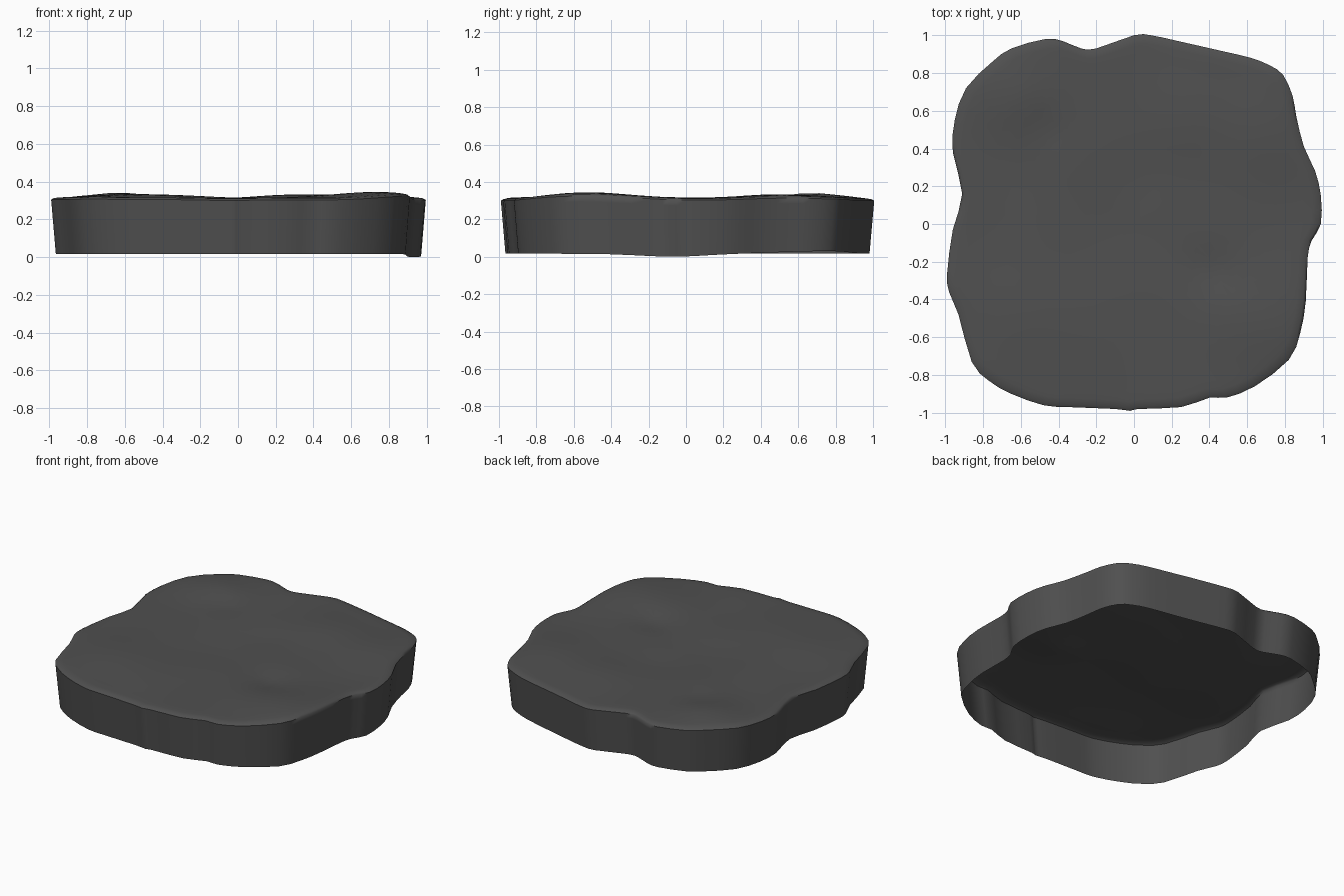
import bpy
import bmesh
import math
from mathutils import Vector

default_cube = bpy.data.objects.get("Cube")
if default_cube:
    bpy.data.objects.remove(default_cube, do_unlink=True)

# Outline of the slab, clockwise from the back edge
OUTLINE = [
    (0, 1), (.09, 1), (.23, .97), (.45, .92), (.62, .88), (.72, .84), (.79, .79),
    (.84, .68), (.86, .57), (.9, .41), (.96, .28), (.99, .15), (.99, 0), (.94, -.09),
    (.92, -.18), (.91, -.41), (.88, -.58), (.82, -.72), (.64, -.86), (.49, -.92),
    (.4, -.92), (.25, -.97), (.02, -.98), (-.02, -.99), (-.1, -.98), (-.35, -.97),
    (-.48, -.96), (-.65, -.9), (-.77, -.83), (-.86, -.73), (-.93, -.48),
    (-.98, -.36), (-.99, -.26), (-.96, -.03), (-.91, .16), (-.96, .38),
    (-.95, .55), (-.89, .72), (-.75, .86), (-.65, .93), (-.47, .98), (-.38, .97),
    (-.28, .93), (-.2, .93),
]

# Worn mounds and hollows on the top: x, y, radius, height
BUMPS = [
    (-.62, .68, .2, .028), (.72, -.5, .3, .032), (.28, .55, .25, .015),
    (-.5, -.5, .35, .02), (.7, .5, .3, .018), (.05, .25, .18, -.012),
    (.42, -.25, .13, -.018), (-.45, .5, .1, -.012), (-.1, -.1, .25, -.012),
]


def hump(x, y, cx, cy, radius):
    return math.exp(-((x - cx) ** 2 + (y - cy) ** 2) / radius ** 2)


def top_height(x, y):
    height = .313 + sum(h * hump(x, y, cx, cy, r) for cx, cy, r, h in BUMPS)
    ripple = math.sin(9 * x + 4 * y) * math.sin(8 * y - 3 * x)
    return height + .002 * ripple


def base_height(x, y):
    return .016 - .016 * hump(x, y, .96, -.08, .25) + .014 * hump(x, y, .8, .75, .35)


def smooth_outline(points, steps):
    """Closed spline through the outline points."""
    result = []
    count = len(points)
    for i in range(count):
        a, b, c, d = (Vector(points[(i + k) % count]) for k in (-1, 0, 1, 2))
        for s in range(steps):
            t = s / steps
            result.append(b + .5 * t * (c - a + t * (2 * a - 5 * b + 4 * c - d
                                                     + t * (3 * (b - c) + d - a))))
    return result


def bridge(bm, lower, upper):
    count = len(lower)
    for i in range(count):
        j = (i + 1) % count
        bm.faces.new((lower[j], lower[i], upper[i], upper[j]))


bm = bmesh.new()
outline = smooth_outline(OUTLINE, 2)
rings = []

# Tapered side wall, open underneath
for level in (0, .5, .9, 1):
    ring = []
    for p in outline:
        q = p * (.975 + .025 * level)
        low = base_height(q.x, q.y)
        high = top_height(q.x, q.y) - .012
        ring.append(bm.verts.new((q.x, q.y, low + (high - low) * level)))
    rings.append(ring)

# Rounded rim and uneven top, as rings shrinking to the middle
for scale in (.985, .95, .9, .83, .76, .68, .6, .52, .44, .36, .28, .2, .12, .05):
    ring = []
    for p in outline:
        q = p * scale
        drop = .003 if scale > .98 else 0
        ring.append(bm.verts.new((q.x, q.y, top_height(q.x, q.y) - drop)))
    rings.append(ring)

for lower, upper in zip(rings, rings[1:]):
    bridge(bm, lower, upper)

# Close the middle of the top
centre = bm.verts.new((0, 0, top_height(0, 0)))
inner = rings[-1]
for i, vert in enumerate(inner):
    bm.faces.new((inner[(i + 1) % len(inner)], vert, centre))

bmesh.ops.recalc_face_normals(bm, faces=bm.faces)
if sum(f.normal.z * f.calc_area() for f in bm.faces) < 0:
    bmesh.ops.reverse_faces(bm, faces=bm.faces)

mesh = bpy.data.meshes.new("stone_slab")
bm.to_mesh(mesh)
bm.free()
slab = bpy.data.objects.new("stone_slab", mesh)
bpy.context.collection.objects.link(slab)

# Dark grey stone
stone = bpy.data.materials.new("dark_grey_stone")
stone.use_nodes = True
grey = (.08, .08, .08, 1)
stone.diffuse_color = grey
stone.node_tree.nodes["Principled BSDF"].inputs["Base Color"].default_value = grey
mesh.materials.append(stone)

bpy.ops.object.select_all(action="DESELECT")
slab.select_set(True)
bpy.context.view_layer.objects.active = slab
bpy.ops.object.shade_smooth_by_angle(angle=math.radians(60))
